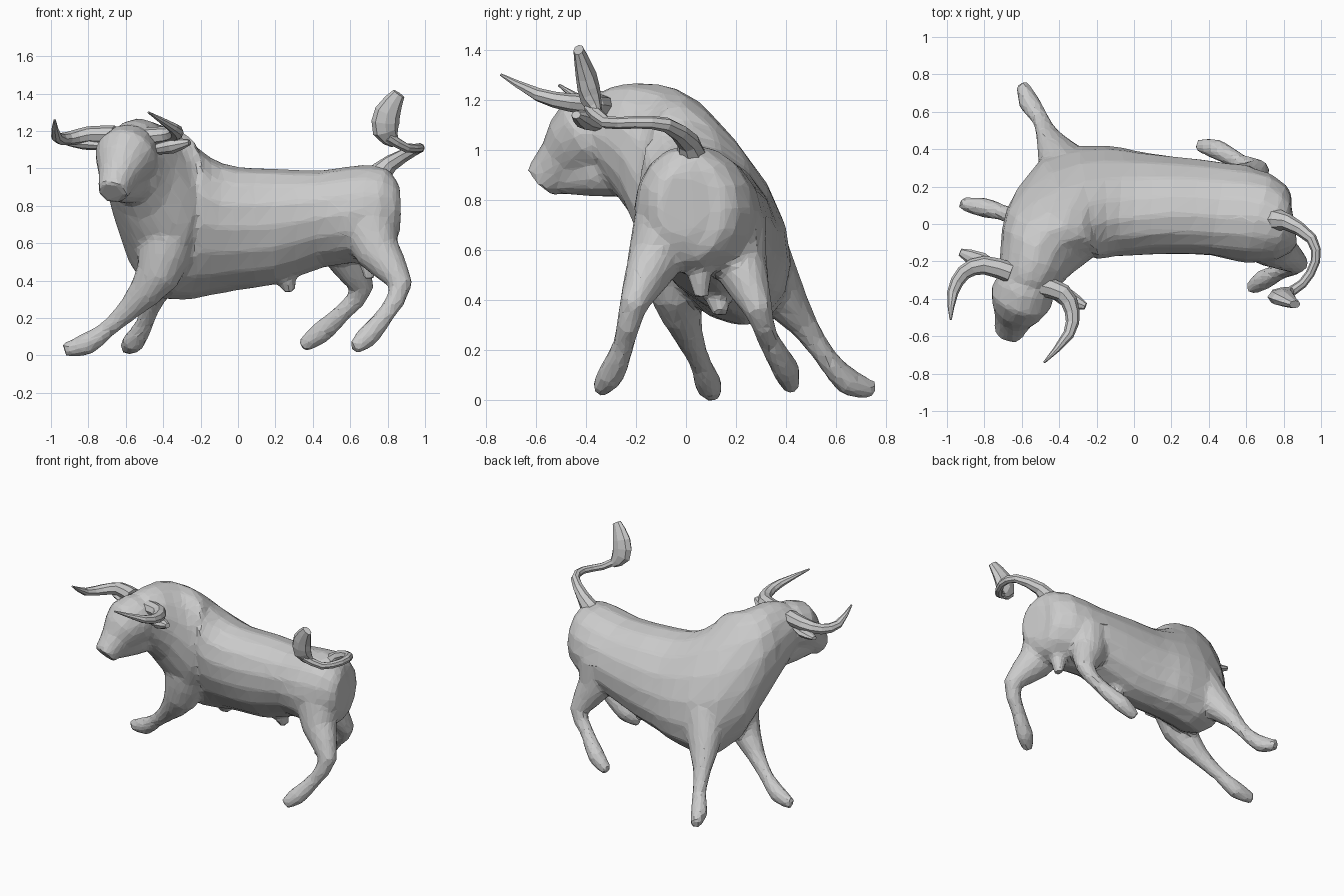
import bpy, bmesh, math
from mathutils import Vector

cube = bpy.data.objects.get("Cube")
if cube:
    bpy.data.objects.remove(cube, do_unlink=True)

grey = bpy.data.materials.new("stone_grey")
grey.use_nodes = True
grey.diffuse_color = (.6, .6, .6, 1)
grey.node_tree.nodes["Principled BSDF"].inputs["Base Color"].default_value = grey.diffuse_color

UPWARD = Vector((0, 0, 1))
SIDEWAYS = Vector((0, 1, 0))


def spline(rows, steps):
    """Smoothly interpolate every column of the control rows."""
    last = len(rows) - 1
    result = []
    for i in range(last):
        before, start, end, after = (rows[min(max(i + k, 0), last)] for k in (-1, 0, 1, 2))
        for step in range(steps):
            t = step / steps
            row = []
            for a, b, c, d in zip(before, start, end, after):
                slope_in, slope_out = (c - a) / 2, (d - b) / 2
                ease = t * t * (3 - 2 * t)
                bend = slope_in * t * (1 - t) ** 2 - slope_out * t * t * (1 - t)
                row.append(b + (c - b) * ease + bend)
            result.append(row)
    result.append(rows[last])
    return result


def loft(bm, rows, reference=UPWARD, level=False, sides=16, steps=2):
    """Closed tube; each row is x, y, z, half width, half height, lean."""
    rows = spline(rows, steps)
    points = [Vector(row[:3]) for row in rows]
    rings = []
    for i, row in enumerate(rows):
        along = points[min(i + 1, len(rows) - 1)] - points[max(i - 1, 0)]
        if level:
            along.z = 0
        along.normalize()
        side = along.cross(reference).normalized()
        rise = side.cross(along)
        wide, high, lean = row[3:]
        ring = []
        for k in range(sides):
            angle = math.tau * k / sides
            across, height = math.cos(angle), math.sin(angle)
            offset = side * (wide * across - lean * height) + rise * high * height
            ring.append(bm.verts.new(points[i] + offset))
        rings.append(ring)
    faces = [bm.faces.new(rings[0]), bm.faces.new(rings[-1])]
    for near, far in zip(rings, rings[1:]):
        for k in range(sides):
            n = (k + 1) % sides
            faces.append(bm.faces.new((near[k], near[n], far[n], far[k])))
    bmesh.ops.recalc_face_normals(bm, faces=faces)


def sized(points, girths, flatness=1):
    """Add a half width and half height to each point of a path."""
    return [(*point, girth, girth * flatness, 0) for point, girth in zip(points, girths)]


def finish(bm, name):
    mesh = bpy.data.meshes.new(name)
    bm.to_mesh(mesh)
    bm.free()
    mesh.materials.append(grey)
    obj = bpy.data.objects.new(name, mesh)
    bpy.context.scene.collection.objects.link(obj)
    return obj


def part(name, rows, reference=UPWARD):
    bm = bmesh.new()
    loft(bm, rows, reference, sides=8)
    finish(bm, name)


body = bmesh.new()

# Torso and neck, from rump to poll
loft(body, [
    (.86, -.02, .78, .09, .13, 0),
    (.8, -.02, .77, .18, .23, 0),
    (.66, .03, .76, .25, .26, 0),
    (.45, .08, .73, .25, .26, .04),
    (.2, .1, .69, .26, .31, .05),
    (0, .11, .68, .27, .33, .08),
    (-.15, .12, .69, .28, .37, .11),
    (-.34, .09, .74, .28, .44, .12),
    (-.46, -.06, .87, .26, .38, -.02),
    (-.53, -.2, 1, .2, .27, 0),
    (-.57, -.31, 1.06, .16, .19, 0),
], level=True)

# Head, from poll to muzzle, and the jaw below it
head_path = [(-.57, -.28, 1.1), (-.6, -.39, 1.06), (-.64, -.49, .96), (-.67, -.58, .87)]
loft(body, sized(head_path, (.14, .17, .11, .08)))
loft(body, sized([(-.56, -.2, .93), (-.6, -.36, .92), (-.65, -.52, .88)], (.12, .11, .06)))

# Legs share one taper from hip or shoulder to toe
LEG_GIRTHS = (.16, .12, .065, .047, .06, .035)
leg_paths = {
    "hind_left": [(.7, -.07, .7), (.75, -.13, .55), (.87, -.21, .38),
                  (.79, -.25, .22), (.69, -.3, .1), (.62, -.35, .04)],
    "hind_right": [(.56, .18, .7), (.58, .22, .53), (.66, .29, .36),
                   (.57, .33, .24), (.44, .4, .12), (.34, .42, .05)],
    "front_left": [(-.38, -.04, .62), (-.43, -.04, .43), (-.57, .01, .26),
                   (-.7, .06, .14), (-.81, .09, .06), (-.93, .11, .03)],
    "front_right": [(-.33, .26, .62), (-.4, .36, .45), (-.46, .47, .3),
                    (-.5, .56, .17), (-.56, .65, .07), (-.6, .75, .04)],
}
for path in leg_paths.values():
    loft(body, sized(path, LEG_GIRTHS, .9), SIDEWAYS)

# Underside details
for path in ([(.24, .12, .46), (.28, .14, .34)], [(.7, .05, .6), (.7, .06, .41)]):
    loft(body, sized(path, (.07, .03)), SIDEWAYS)

# Fuse the body, then reduce it to irregular facets
bull_body = finish(body, "body")
fuse = bull_body.modifiers.new("fuse", "REMESH")
fuse.mode = "VOXEL"
fuse.voxel_size = .018
soften = bull_body.modifiers.new("soften", "SMOOTH")
soften.iterations = 3
facet = bull_body.modifiers.new("facet", "DECIMATE")
facet.ratio = .1

# Horns
HORN_GIRTHS = (.055, .05, .04, .03, .006)
part("right_horn", sized([
    (-.66, -.26, 1.18), (-.8, -.22, 1.18), (-.91, -.26, 1.16),
    (-.97, -.37, 1.17), (-.98, -.51, 1.26)], HORN_GIRTHS, .9))
part("left_horn", sized([
    (-.5, -.33, 1.17), (-.38, -.37, 1.18), (-.33, -.47, 1.19),
    (-.35, -.59, 1.22), (-.48, -.74, 1.3)], HORN_GIRTHS, .9))

# Ears
EAR_GIRTHS = (.03, .05, .02)
part("right_ear", sized([
    (-.7, -.27, 1.12), (-.82, -.2, 1.13), (-.93, -.15, 1.14)], EAR_GIRTHS, .6))
part("left_ear", sized([
    (-.46, -.34, 1.1), (-.35, -.4, 1.12), (-.26, -.44, 1.14)], EAR_GIRTHS, .8))

# Tail and its flat tuft
part("tail", sized([
    (.74, .02, .95), (.82, .01, 1.03), (.95, -.08, 1.1),
    (.97, -.2, 1.11), (.9, -.32, 1.11), (.8, -.38, 1.17)],
    (.07, .045, .03, .025, .025, .03)))
part("tail_tuft", sized([
    (.84, -.35, 1.13), (.79, -.38, 1.2), (.8, -.4, 1.3), (.86, -.43, 1.4)],
    (.025, .07, .07, .035), .6), SIDEWAYS)
